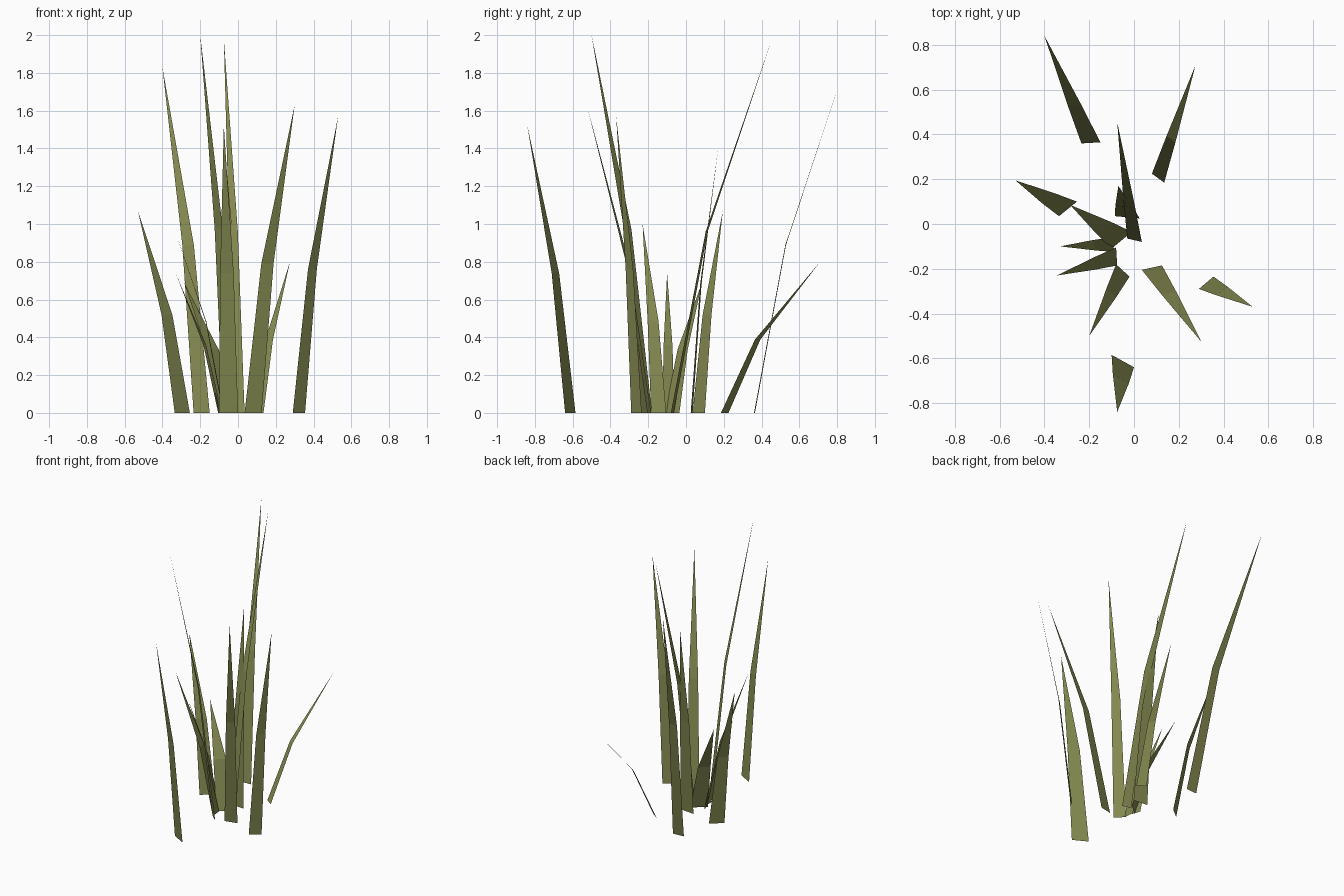
import bpy
from mathutils import Vector

default_cube = bpy.data.objects.get("Cube")
if default_cube:
    bpy.data.objects.remove(default_cube, do_unlink=True)

# Olive grass material
grass = bpy.data.materials.new("olive_grass")
grass.use_nodes = True
olive = (0.23, 0.25, 0.08, 1.0)
grass.diffuse_color = olive
shader = next(n for n in grass.node_tree.nodes if n.type == 'BSDF_PRINCIPLED')
shader.inputs["Base Color"].default_value = olive
shader.inputs["Roughness"].default_value = 0.8

# Every blade bends at the same share of its lean, height and width
BEND_LEAN = 0.345
BEND_HEIGHT = 0.485
BEND_WIDTH = 0.72


def make_blade(name, root_a, root_b, tip):
    """A flat blade: a tapering quad from the ground, then a pointed triangle."""
    a = Vector((*root_a, 0))
    b = Vector((*root_b, 0))
    tip = Vector(tip)
    root = (a + b) / 2
    half_width = (b - a) / 2 * BEND_WIDTH
    bend = root.lerp(tip, BEND_LEAN)
    bend.z = tip.z * BEND_HEIGHT

    mesh = bpy.data.meshes.new(name)
    corners = [a, b, bend + half_width, bend - half_width, tip]
    mesh.from_pydata(corners, [], [(0, 1, 2, 3), (3, 2, 4)])
    mesh.materials.append(grass)
    mesh.update()
    blade = bpy.data.objects.new(name, mesh)
    bpy.context.collection.objects.link(blade)
    return blade


# Blades at the back
make_blade("blade_back_right_tall", (-0.235, 0.36), (-0.15, 0.365), (-0.40, 0.84, 1.83))
make_blade("blade_back_left_short", (0.08, 0.225), (0.135, 0.185), (0.275, 0.71, 0.8))
make_blade("blade_centre_tall", (-0.03, -0.065), (0.035, -0.08), (-0.075, 0.455, 1.98))
make_blade("blade_centre_back", (-0.085, 0.035), (0.025, 0.025), (-0.07, 0.17, 1.4))

# Blades fanning out to the right
make_blade("blade_right_outer", (-0.335, 0.035), (-0.255, 0.1), (-0.53, 0.195, 1.07))
make_blade("blade_right_low", (-0.1, -0.11), (-0.01, -0.035), (-0.285, 0.085, 0.69))
make_blade("blade_right_narrow", (-0.105, -0.06), (-0.085, -0.125), (-0.33, -0.1, 0.74))
make_blade("blade_right_middle", (-0.08, -0.105), (-0.075, -0.185), (-0.345, -0.23, 1.0))

# Blades at the front and left
make_blade("blade_front_tallest", (-0.08, -0.18), (-0.02, -0.235), (-0.2, -0.5, 2.0))
make_blade("blade_front_outer", (-0.1, -0.585), (0, -0.64), (-0.075, -0.84, 1.52))
make_blade("blade_front_left", (0.035, -0.205), (0.125, -0.185), (0.3, -0.525, 1.63))
make_blade("blade_left_outer", (0.29, -0.29), (0.355, -0.235), (0.53, -0.37, 1.57))
